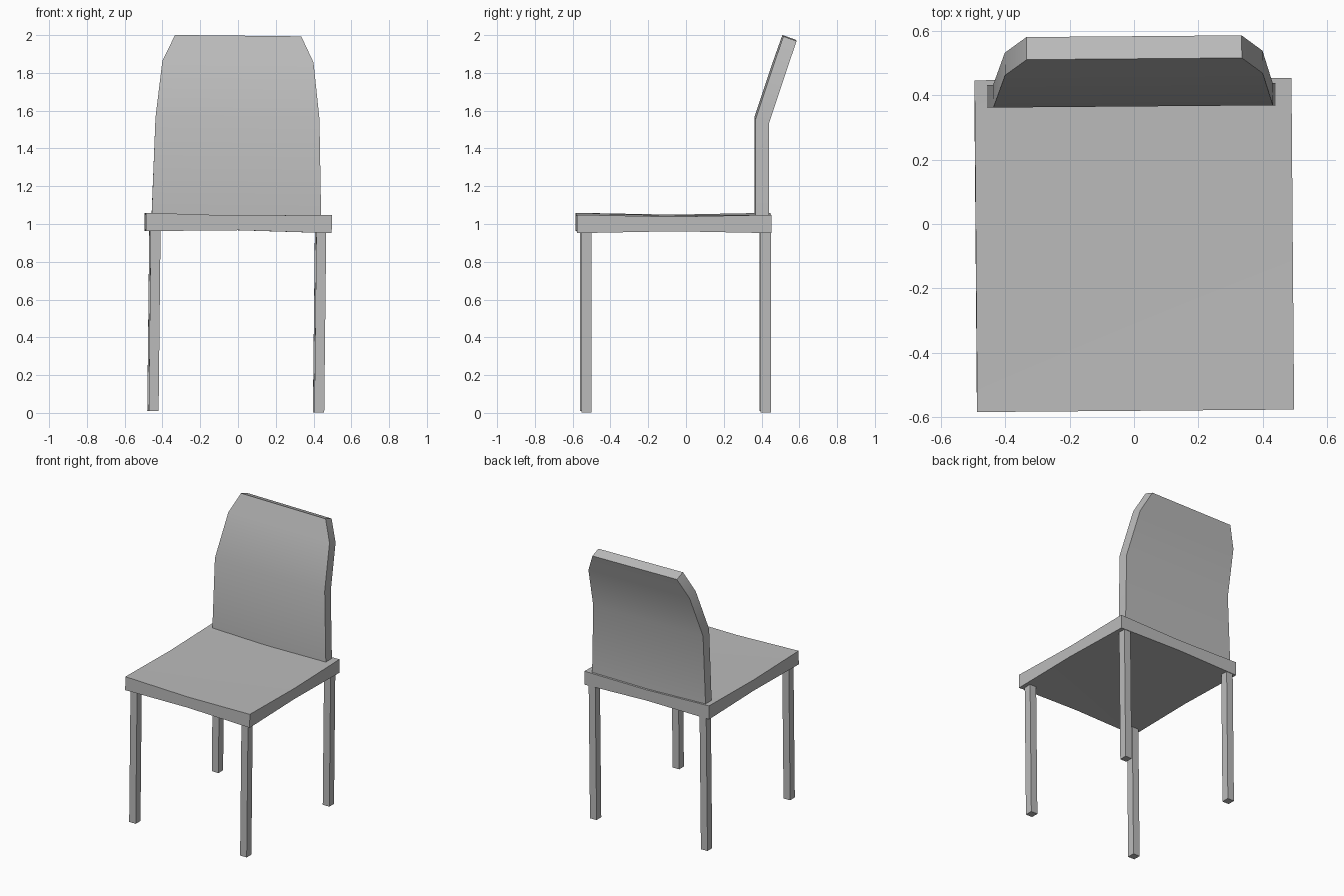
import bpy
import bmesh
from mathutils import Matrix, Vector

cube = bpy.data.objects.get("Cube")
if cube:
    bpy.data.objects.remove(cube, do_unlink=True)

grey = bpy.data.materials.new("warm_free_grey")
grey.name = "plain_grey"
grey.use_nodes = True
COLOUR = (0.5, 0.5, 0.5, 1)
grey.diffuse_color = COLOUR
grey.node_tree.nodes["Principled BSDF"].inputs["Base Color"].default_value = COLOUR

# The whole chair leans and turns very slightly about the seat
LEAN = (Matrix.Translation((0, 0, 1)) @ Matrix.Rotation(0.008, 4, 'Z')
        @ Matrix.Rotation(0.011, 4, 'Y') @ Matrix.Translation((0, 0, -1)))


def finish(name, bm):
    bmesh.ops.recalc_face_normals(bm, faces=bm.faces)
    bm.transform(LEAN)
    mesh = bpy.data.meshes.new(name)
    bm.to_mesh(mesh)
    bm.free()
    mesh.materials.append(grey)
    obj = bpy.data.objects.new(name, mesh)
    bpy.context.collection.objects.link(obj)
    bpy.ops.object.select_all(action='DESELECT')
    obj.select_set(True)
    bpy.context.view_layer.objects.active = obj
    bpy.ops.object.shade_smooth_by_angle(angle=0.52)


def box(bm, low, high):
    low, high = Vector(low), Vector(high)
    bmesh.ops.create_cube(bm, size=1)
    bm.transform(Matrix.Translation((low + high) / 2)
                 @ Matrix.Diagonal((*(high - low), 1)))


# Seat: slab, hollowed a little towards the middle on both faces
bm = bmesh.new()
rows = 3
bmesh.ops.create_grid(bm, x_segments=2, y_segments=2, size=1)
top = bm.faces[:]
made = bmesh.ops.extrude_face_region(bm, geom=top)["geom"]
upper = {v for v in made if isinstance(v, bmesh.types.BMVert)}
for v in bm.verts:
    hollow = 0.01 * max(1 - abs(v.co.x), 1 - abs(v.co.y))
    z = 1.054 - hollow if v in upper else 0.957 + hollow
    v.co = (0.492 * v.co.x, 0.515 * v.co.y - 0.065, z)
finish("seat", bm)

# Legs: four thin square posts, run up into the seat
for depth, y in (("front", -0.53), ("back", 0.419)):
    for side, x in (("right", -0.44), ("left", 0.437)):
        bm = bmesh.new()
        box(bm, (x - 0.026, y - 0.027, 0.006), (x + 0.026, y + 0.027, 1.0))
        finish(f"{depth}_{side}_leg", bm)

# Backrest: half width, then front and back points (y, z) of each level
levels = [
    (0.449, (0.365, 1.03), (0.435, 1.03)),
    (0.434, (0.365, 1.56), (0.435, 1.535)),
    (0.400, (0.465, 1.86), (0.535, 1.835)),
    (0.334, (0.513, 1.997), (0.583, 1.972)),
]
bm = bmesh.new()
rings = []
for half, front, back in levels:
    rings.append([bm.verts.new((s * half - 0.006, *p))
                  for s, p in ((-1, front), (1, front), (1, back), (-1, back))])
for a, b in zip(rings, rings[1:]):
    for i in range(4):
        j = (i + 1) % 4
        bm.faces.new((a[i], a[j], b[j], b[i]))
bm.faces.new(rings[0])
bm.faces.new(rings[-1])
finish("backrest", bm)
